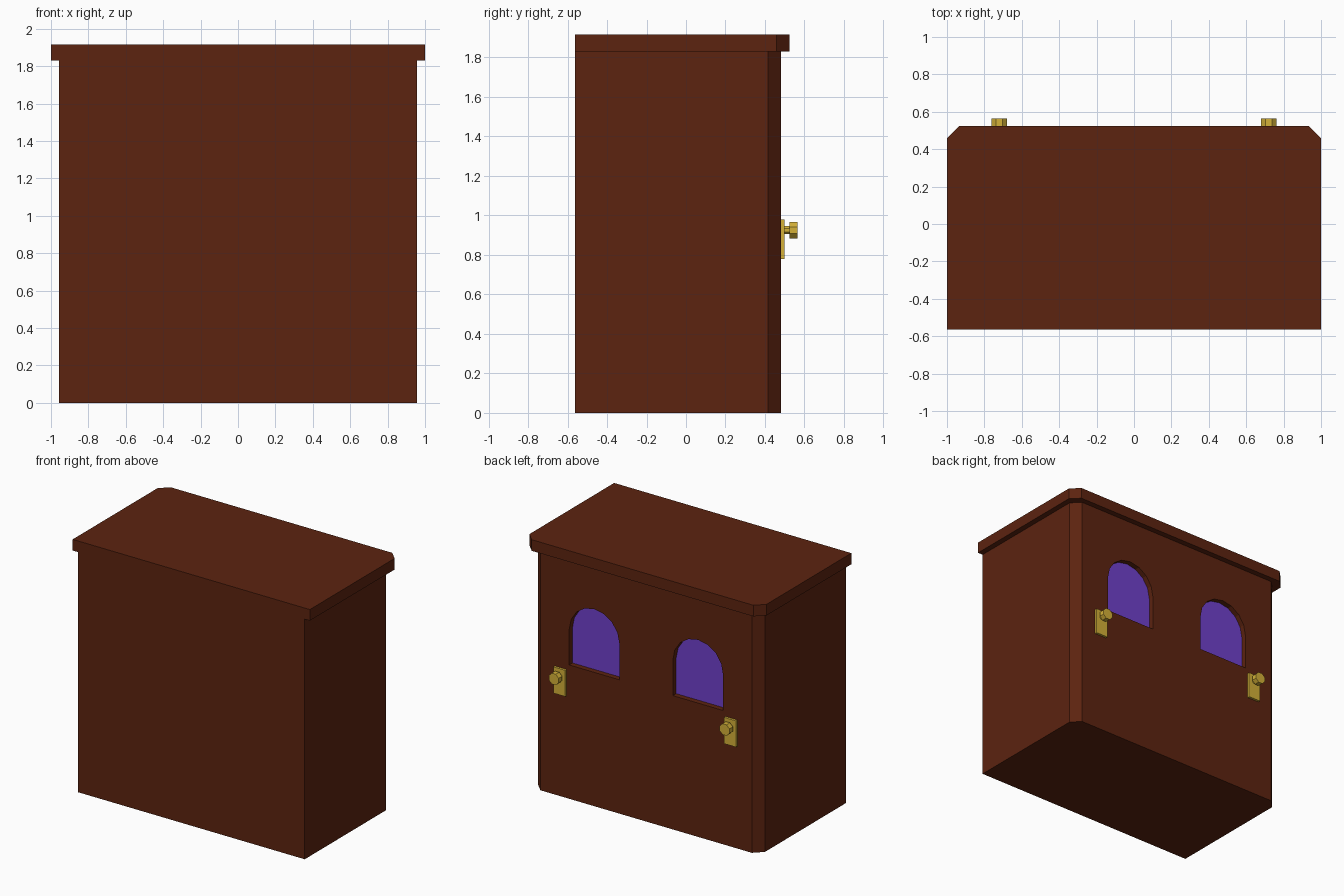
import bpy, bmesh, math

if "Cube" in bpy.data.objects:
    bpy.data.objects.remove(bpy.data.objects["Cube"])


def material(name, col):
    m = bpy.data.materials.new(name)
    m.diffuse_color = (*col, 1)
    m.use_nodes = True
    m.node_tree.nodes["Principled BSDF"].inputs["Base Color"].default_value = m.diffuse_color
    return m


WOOD = material("dark_red_wood", (0.107, 0.017, 0.005))
GLASS = material("purple_glass", (0.16, 0.052, 0.60))
BRASS = material("brass", (0.66, 0.44, 0.04))


def prism(name, pts, axis, lo, hi, mats):
    """Extrude a 2D outline along 'z' (pts are x,y) or 'y' (pts are x,z)."""
    place = (lambda a, b, d: (a, b, d)) if axis == 'z' else (lambda a, b, d: (a, d, b))
    bm = bmesh.new()
    base = [bm.verts.new(place(a, b, lo)) for a, b in pts]
    top = [bm.verts.new(place(a, b, hi)) for a, b in pts]
    bm.faces.new(base)
    bm.faces.new(top)
    n = len(pts)
    for i in range(n):
        j = (i + 1) % n
        bm.faces.new((base[i], base[j], top[j], top[i]))
    bmesh.ops.recalc_face_normals(bm, faces=bm.faces[:])
    me = bpy.data.meshes.new(name)
    bm.to_mesh(me)
    bm.free()
    ob = bpy.data.objects.new(name, me)
    bpy.context.collection.objects.link(ob)
    for m in mats:
        me.materials.append(m)
    return ob


def chamfered(w, y0, y1, c):
    return [(-w, y0), (w, y0), (w, y1 - c), (w - c, y1), (c - w, y1), (-w, y1 - c)]


def circle(cx, cz, r, n):
    return [(cx + r * math.cos(math.tau * (i + 0.5) / n),
             cz + r * math.sin(math.tau * (i + 0.5) / n)) for i in range(n)]


# Cabinet body and overhanging lid, both chamfered at the +y corners
FACE = 0.48
body = prism("cabinet_body", chamfered(0.957, -0.563, FACE, 0.065), 'z', 0, 1.83, [WOOD, GLASS])
prism("lid", chamfered(1.0, -0.563, 0.523, 0.065), 'z', 1.83, 1.915, [WOOD])

# Arched window recesses
DEPTH = 0.04
for s in (-1, 1):
    cx, hw, sill, spring, n = s * 0.437, 0.212, 1.02, 1.29, 8
    arch = [(cx - hw, sill), (cx + hw, sill)]
    arch += [(cx + hw * math.cos(math.pi * i / n), spring + hw * math.sin(math.pi * i / n))
             for i in range(n + 1)]
    cutter = prism("window_cutter", arch, 'y', FACE - DEPTH, FACE + 0.1, [WOOD])
    cutter.hide_render = True
    mod = body.modifiers.new("window", 'BOOLEAN')
    mod.operation, mod.solver, mod.object = 'DIFFERENCE', 'EXACT', cutter
    bpy.context.view_layer.objects.active = body
    bpy.ops.object.modifier_apply(modifier=mod.name)
    bpy.data.objects.remove(cutter)

# Glass is the back face of each recess
for p in body.data.polygons:
    glass = p.normal.y > 0.9 and abs(p.center.y - (FACE - DEPTH)) < 0.005
    p.material_index = 1 if glass else 0

# Door handles: plate, neck and knob
for s, side in ((-1, "left"), (1, "right")):
    x, z = s * 0.72, 0.925
    plate = [(x - 0.05, 0.78), (x + 0.05, 0.78), (x + 0.05, 0.98), (x - 0.05, 0.98)]
    prism(side + "_handle_plate", plate, 'y', FACE, 0.498, [BRASS])
    prism(side + "_knob_neck", circle(x, z, 0.022, 8), 'y', 0.498, 0.523, [BRASS])
    prism(side + "_knob", circle(x, z, 0.045, 8), 'y', 0.523, 0.565, [BRASS])
